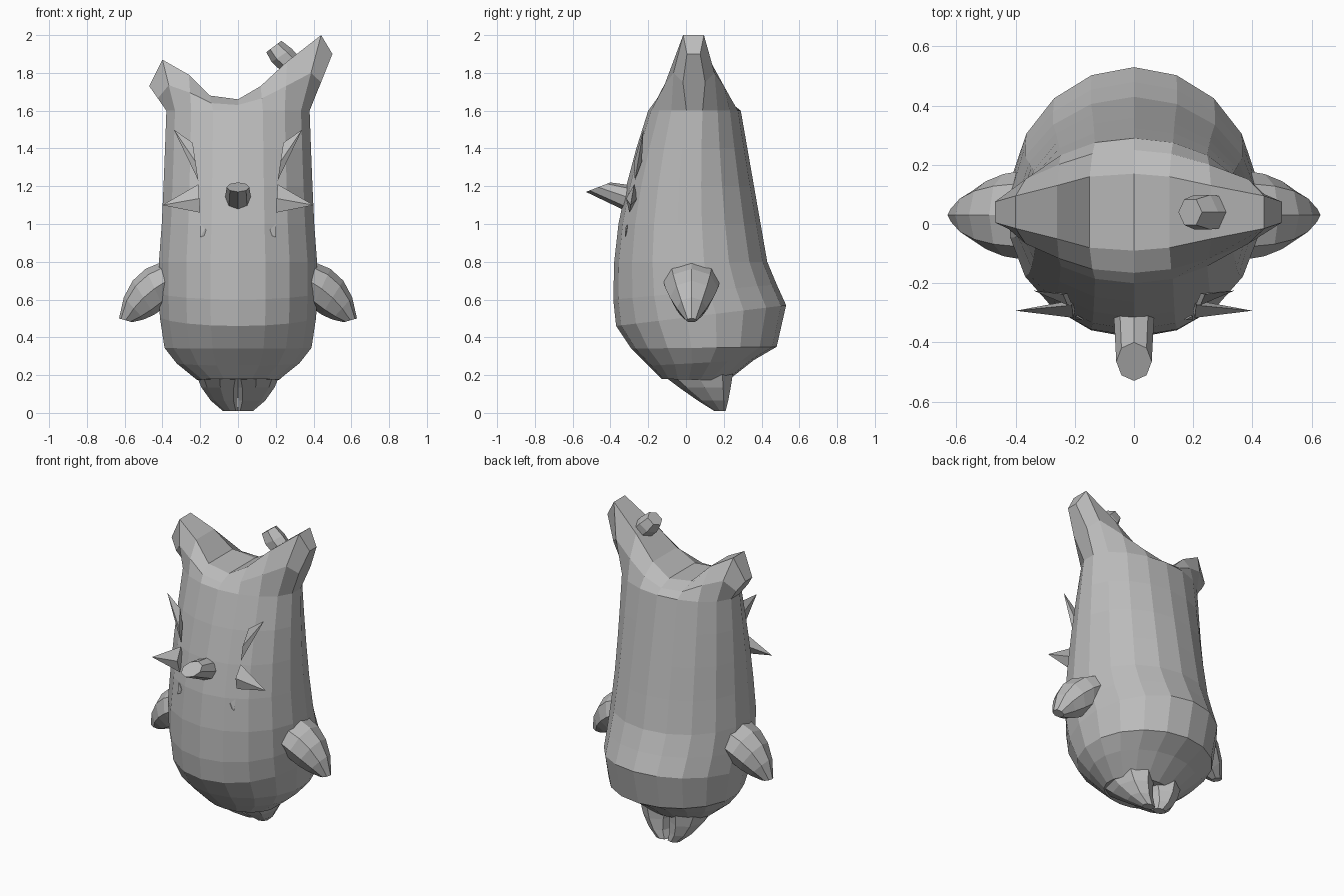
import bpy, bmesh, math
from mathutils import Vector

default_cube = bpy.data.objects.get("Cube")
if default_cube:
    bpy.data.objects.remove(default_cube)

colour = (.5, .5, .5, 1)
grey = bpy.data.materials.new("plain grey")
grey.use_nodes = True
grey.diffuse_color = colour
grey.node_tree.nodes["Principled BSDF"].inputs["Base Color"].default_value = colour

ACROSS = Vector((1, 0, 0))
DEEP = Vector((0, 1, 0))


def finish(name, bm):
    """Turn the mesh into a flat shaded grey object."""
    bmesh.ops.recalc_face_normals(bm, faces=bm.faces)
    mesh = bpy.data.meshes.new(name)
    bm.to_mesh(mesh)
    bm.free()
    mesh.materials.append(grey)
    bpy.context.collection.objects.link(bpy.data.objects.new(name, mesh))


def ellipse(start, end, radius, sides):
    """Ring set by two opposite points and a radius vector."""
    middle, half = (start + end) / 2, (start - end) / 2
    angles = [math.tau * i / sides for i in range(sides)]
    return [middle + half * math.cos(a) + radius * math.sin(a) for a in angles]


def skin(bm, rings):
    """Join rings of points with quads, close the first and return the last."""
    rings = [[bm.verts.new(p) for p in ring] for ring in rings]
    for lower, upper in zip(rings, rings[1:]):
        for i in range(len(lower)):
            bm.faces.new((lower[i - 1], lower[i], upper[i], upper[i - 1]))
    bm.faces.new(rings[0])
    return rings[-1]


def loft(name, sections, sides):
    """Closed tube through elliptical sections."""
    bm = bmesh.new()
    bm.faces.new(skin(bm, [ellipse(*section, sides) for section in sections]))
    finish(name, bm)


def curve(points, t):
    """Point on the Bezier curve through any number of control points."""
    while len(points) > 1:
        points = [a + (b - a) * t for a, b in zip(points, points[1:])]
    return points[0]


def sweep(name, upper, lower, radii, steps, sides, y, mirror=1):
    """Tube between an upper and a lower curve in the x-z plane."""
    sections = []
    for step in range(steps + 1):
        t = step / steps
        edges = [curve([Vector((x * mirror, y, z)) for x, z in line], t)
                 for line in (upper, lower)]
        sections.append((*edges, DEEP * curve(radii, t)))
    loft(name, sections, sides)


def spike(name, tip, base_a, base_b, depth, mirror):
    """Thin pointed flake that follows the slope of the face."""
    bm = bmesh.new()
    tip, a, b = [Vector((x * mirror, .17 * z - .48, z)) for x, z in (tip, base_a, base_b)]
    middle = (a + b) / 2
    point = bm.verts.new(tip)
    base = [bm.verts.new(p) for p in (a, middle - DEEP * depth, b, middle + DEEP * depth)]
    for i in range(len(base)):
        bm.faces.new((point, base[i - 1], base[i]))
    bm.faces.new(base)
    finish(name, bm)


# Body bowl: front height, back height, half width, front, back
sides = 18
half = sides // 2
bowl = [(.18, .17, .22, -.13, .22), (.25, .28, .33, -.2, .36), (.34, .35, .395, -.29, .48),
        (.46, .57, .42, -.37, .53), (.6, .68, .425, -.385, .48)]
rings = [ellipse(Vector((0, front, low)), Vector((0, back, high)), ACROSS * width, sides)
         for low, high, width, front, back in bowl]

# Trunk narrowing towards the rim
trunk_steps = 4
for i in range(trunk_steps + 1):
    t = i / trunk_steps
    z = .8 + .8 * t
    rings.append(ellipse(Vector((0, .18 * t ** 1.5 - .38, z)), Vector((0, .43 - .14 * t, z)),
                         ACROSS * (.425 - .04 * t ** .7), sides))

# Crown: the rim closes in on a saddle ridge with two uneven horns
tall_horn = [(0, 1.66), (.12, 1.73), (.26, 1.86), (.44, 2), (.5, 1.9)]
short_horn = [(0, 1.66), (-.15, 1.68), (-.26, 1.79), (-.4, 1.87), (-.47, 1.73)]
ridge_depth = [.13, .12, .09, .055, .035]
middle_ring, ridge_ring = [], []
for i, rim in enumerate(rings[-1]):
    horn = tall_horn if i <= half else short_horn
    place = min(i % half, half - i % half)
    x, z = horn[place]
    facing = -1 if abs(i - half) > half / 2 else 1
    ridge = Vector((x, .04 + facing * ridge_depth[place], z))
    ridge_ring.append(ridge)
    middle_ring.append((rim + ridge) / 2 + DEEP * facing * .02)
bm = bmesh.new()
top = skin(bm, rings + [middle_ring, ridge_ring])
for i in range(half // 2):
    bm.faces.new([top[j] for j in (i, i + 1, half - 1 - i, half - i)])
    bm.faces.new([top[-j] for j in (i, i + 1, half - 1 - i, half - i)])
finish("body_with_horns", bm)

# Stub on the taller horn
sweep("horn_stub", [(.33, 1.88), (.29, 1.93), (.23, 1.97)],
      [(.24, 1.8), (.16, 1.86), (.15, 1.91)], [.06, .08, .05], 2, 6, .04)

# Paired limbs and face spikes
for side, mirror in (("left", 1), ("right", -1)):
    sweep(side + "_arm", [(.4, .8), (.6, .75), (.63, .5)],
          [(.35, .6), (.43, .5), (.56, .48)], [.15, .14, .03], 4, 8, .03, mirror)

    foot = []
    foot_steps = 3
    for i in range(foot_steps + 1):
        t = i / foot_steps
        middle = curve([Vector((.1 * mirror, .05, .22)), Vector((.1 * mirror, .13, .08)),
                        Vector((.04 * mirror, .18, .01))], t)
        reach = DEEP * curve([.2, .1, .03], t)
        foot.append((middle - reach, middle + reach, ACROSS * curve([.13, .04], t)))
    loft(side + "_foot", foot, 8)

    spike(side + "_brow_spike", (.34, 1.5), (.24, 1.43), (.21, 1.23), .02, mirror)
    spike(side + "_cheek_spike", (.4, 1.1), (.21, 1.21), (.2, 1.06), .03, mirror)
    spike(side + "_chin_spike", (.2, .93), (.2, 1), (.15, .95), .01, mirror)

# Nose with a slanted end
loft("nose", [(Vector((0, -.25, 1.2)), Vector((0, -.3, 1.06)), ACROSS * .07),
              (Vector((0, -.4, 1.22)), Vector((0, -.53, 1.17)), ACROSS * .06)], 8)
